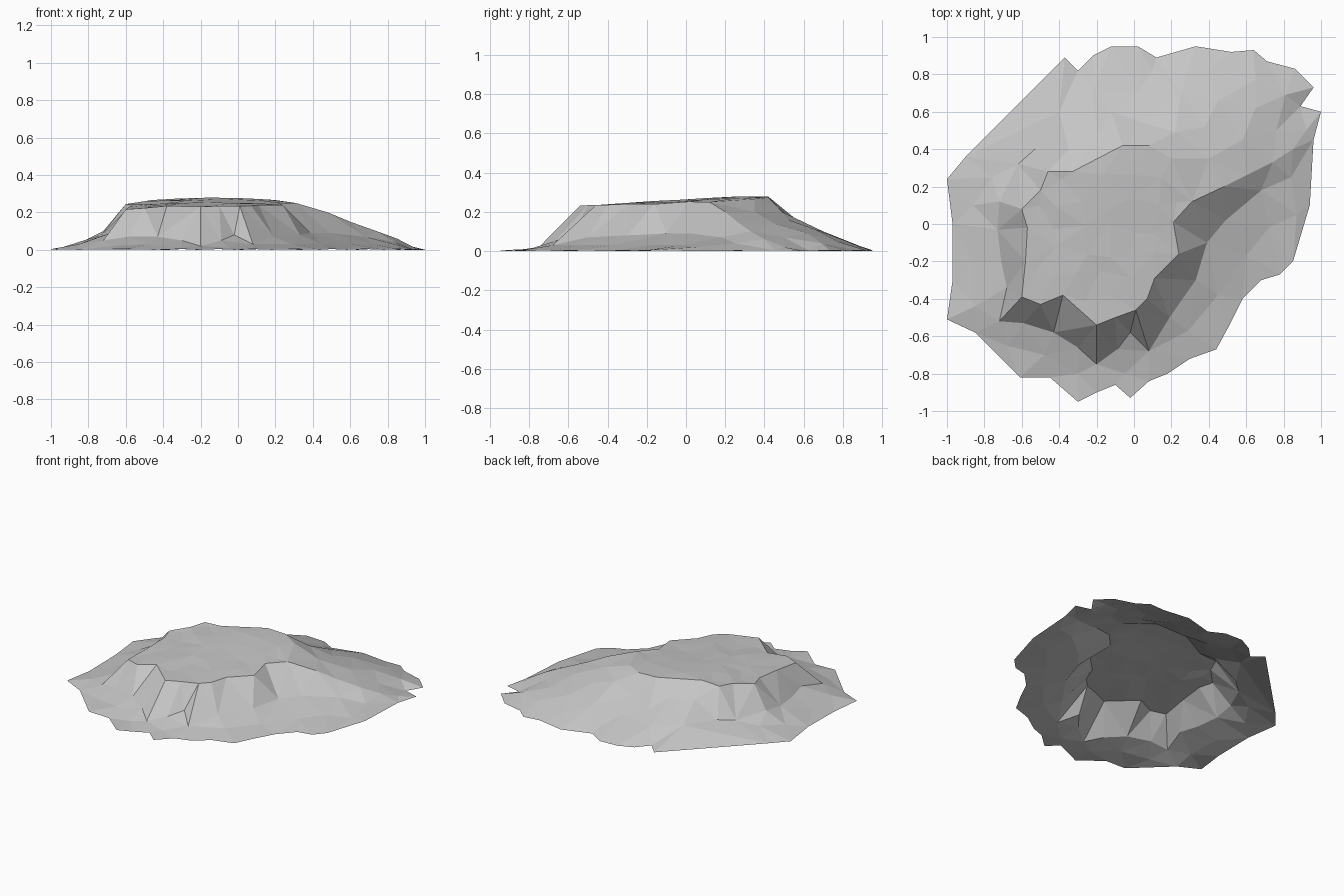
import bpy
import random
from mathutils import Vector
from mathutils.geometry import delaunay_2d_cdt

random.seed(4)
default_cube = bpy.data.objects.get("Cube")
if default_cube:
    bpy.data.objects.remove(default_cube, do_unlink=True)

# Ragged ground outline, anticlockwise from the right-hand tip
OUTLINE = [
    (1, .6), (.96, .45), (.94, .1), (.85, -.2), (.78, -.27), (.68, -.3),
    (.58, -.4), (.5, -.56), (.44, -.67), (.3, -.72), (.18, -.8), (.08, -.84),
    (-.02, -.93), (-.1, -.86), (-.2, -.9), (-.3, -.95), (-.45, -.82),
    (-.61, -.82), (-.85, -.58), (-1, -.51), (-.97, -.3), (-.97, 0),
    (-1, .24), (-.9, .36), (-.37, .89), (-.3, .82), (-.22, .9), (-.12, .95),
    (.02, .95), (.12, .89), (.33, .95), (.52, .92), (.64, .93), (.71, .87),
    (.86, .83), (.96, .73), (.89, .63),
]

# Edge of the plateau, where the cliffs begin
RIM = [
    (.31, .12), (.21, .01), (.24, -.16), (.11, -.29), (.07, -.4), (.01, -.46),
    (-.1, -.5), (-.2, -.54), (-.38, -.38), (-.5, -.43), (-.6, -.39),
    (-.58, -.2), (-.57, -.02), (-.6, .08), (-.5, .18), (-.46, .28),
    (-.33, .28), (-.06, .42), (.08, .42), (.2, .35),
]

# Foot of the cliffs along the front, starting with the central spur
CLIFF_FOOT = [
    (.08, -.68, .03), (-.02, -.58, .08), (-.09, -.67, .05), (-.2, -.75, .02),
    (-.3, -.66, .05), (-.43, -.58, .07), (-.59, -.53, .07), (-.72, -.52, .05),
    (.19, -.5, .07), (.33, -.3, .08), (.39, -.1, .09), (.49, .02, .09),
    (.68, .18, .07), (.84, .25, .04),
]

# Shallow skirt between the cliffs and the ground
SKIRT = [
    (.87, .05, .02), (.72, -.02, .03), (.6, -.17, .03), (.45, -.38, .03),
    (.29, -.57, .03), (-.05, -.8, .01), (-.3, -.8, .01), (-.48, -.7, .03),
    (-.68, -.65, .02),
]

# Ridge running down to the right, and the broad slope behind it
RIDGE = [(.48, .2, .2), (.6, .26, .15), (.74, .33, .1), (.85, .4, .06)]
BACK_SLOPE = [
    (.4, .35, .2), (.22, .49, .2), (.38, .52, .16), (.58, .45, .14),
    (.45, .66, .11), (.65, .62, .09), (.76, .5, .07), (.25, .7, .1),
    (.05, .54, .16), (.02, .7, .09), (-.12, .6, .13), (-.2, .47, .19),
    (-.22, .72, .08), (-.35, .4, .19), (-.4, .6, .09), (-.53, .4, .09),
    (.1, .82, .04), (.4, .82, .05), (.65, .77, .05), (.81, .69, .04),
    (.92, .5, .02),
]

# Short spurs and hollows down the left-hand side
SIDE_SLOPE = [
    (-.62, .32, .08), (-.76, .25, .05), (-.72, .12, .1), (-.86, .1, .03),
    (-.73, -.03, .08), (-.71, -.2, .08), (-.68, -.34, .09),
    (-.86, -.2, .03), (-.85, -.44, .03),
]


def plateau_height(x, y):
    """Gently domed top that dips towards the front."""
    return min(.278, .264 + .06 * y) - .11 * (x + .13) ** 2


def is_inside(x, y, loop):
    """Even-odd test for a point in a closed loop."""
    inside = False
    for (ax, ay), (bx, by) in zip(loop, loop[1:] + loop[:1]):
        if (ay > y) != (by > y) and x < ax + (y - ay) * (bx - ax) / (by - ay):
            inside = not inside
    return inside


def plateau_bumps(step):
    """Loose grid of slightly uneven points, kept clear of the rim."""
    centre_x, centre_y = -.15, -.02
    core = [(centre_x + (x - centre_x) * .87, centre_y + (y - centre_y) * .87)
            for x, y in RIM]
    points = []
    for column in range(-6, 7):
        for row in range(-6, 7):
            x = centre_x + column * step + random.uniform(-.035, .035)
            y = centre_y + row * step + random.uniform(-.035, .035)
            if is_inside(x, y, core):
                lift = random.uniform(-.006, .003)
                points.append((x, y, plateau_height(x, y) + lift))
    return points


def closed_edges(start, count):
    return [(start + i, start + (i + 1) % count) for i in range(count)]


def make_material(name, colour):
    material = bpy.data.materials.new(name)
    material.use_nodes = True
    material.diffuse_color = colour
    shader = next(n for n in material.node_tree.nodes
                  if n.type == "BSDF_PRINCIPLED")
    shader.inputs["Base Color"].default_value = colour
    shader.inputs["Roughness"].default_value = .9
    return material


def build_mound():
    # Gather the height points, with the two closed loops first
    points = [(x, y, .004 * (i % 2)) for i, (x, y) in enumerate(OUTLINE)]
    points += [(x, y, plateau_height(x, y)) for x, y in RIM]
    points += CLIFF_FOOT + SKIRT + RIDGE + BACK_SLOPE + SIDE_SLOPE
    points += plateau_bumps(.13)

    # Keep the rim and the central spur as crisp creases
    rim_start = len(OUTLINE)
    foot_start = rim_start + len(RIM)
    spur_top = rim_start + RIM.index((.01, -.46))
    edges = closed_edges(0, len(OUTLINE))
    edges += closed_edges(rim_start, len(RIM))
    edges += [(spur_top, foot_start), (spur_top, foot_start + 1)]

    # Triangulate inside the outline
    flat = [Vector(point[:2]) for point in points]
    verts, _, faces, sources, _, _ = delaunay_2d_cdt(
        flat, edges, [list(range(len(OUTLINE)))], 1, 1e-5)

    # Raise each flat point to its height
    raised = [(v.x, v.y, points[source[0]][2])
              for v, source in zip(verts, sources)]
    mesh = bpy.data.meshes.new("rock_mound")
    mesh.from_pydata(raised, [], faces)
    mesh.validate()
    mesh.update()
    mesh.materials.append(make_material("stone_grey", (.56, .56, .56, 1)))
    mound = bpy.data.objects.new("rock_mound", mesh)
    bpy.context.collection.objects.link(mound)


build_mound()
